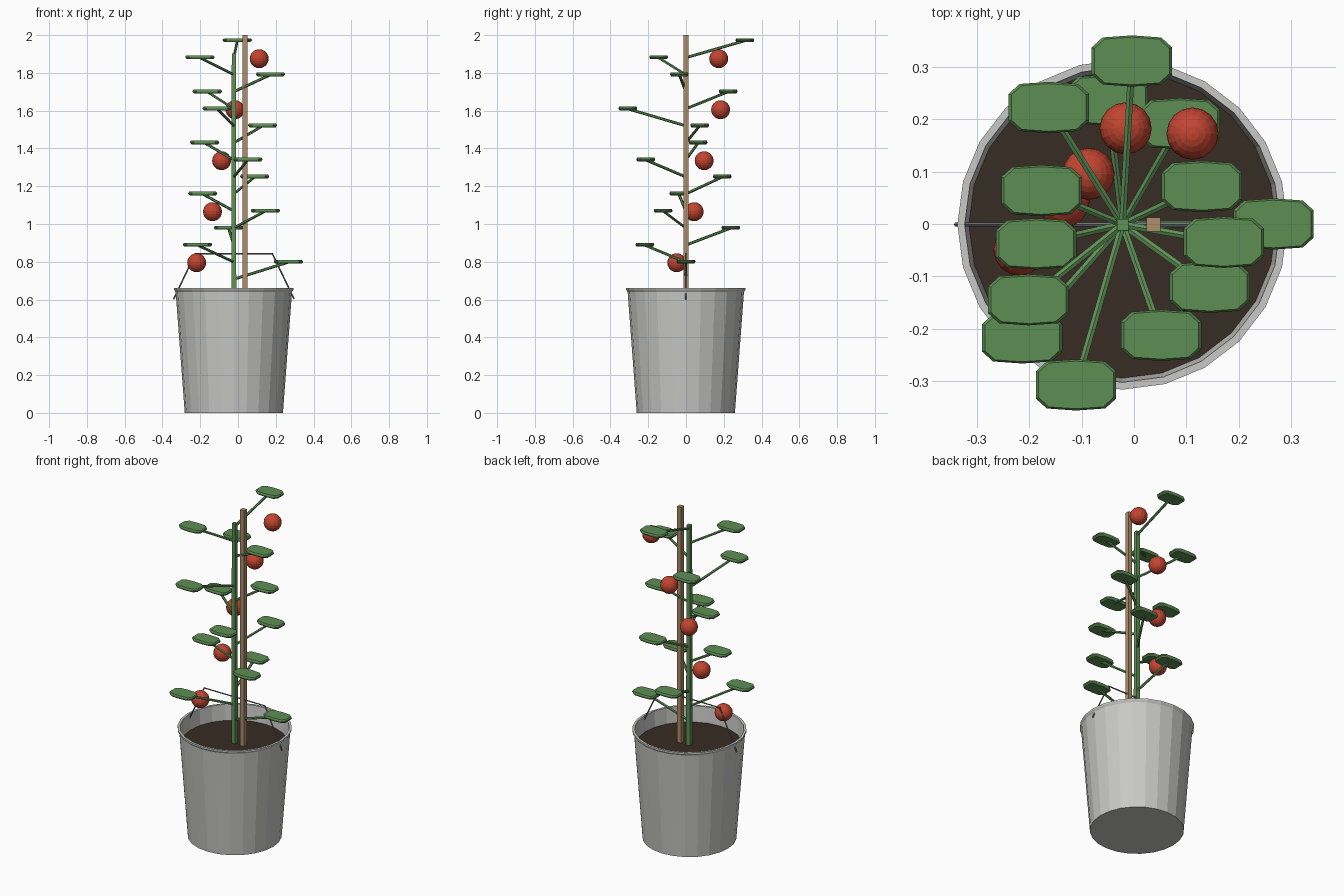
import bpy, bmesh, math
from mathutils import Vector

if "Cube" in bpy.data.objects:
    bpy.data.objects.remove(bpy.data.objects["Cube"])

CX, CY = -0.022, -0.001      # axis of the bucket and stem
SOIL_Z = 0.565


def material(name, rgb):
    m = bpy.data.materials.new(name)
    m.diffuse_color = (*rgb, 1)
    m.use_nodes = True
    m.node_tree.nodes["Principled BSDF"].inputs["Base Color"].default_value = m.diffuse_color
    return m


METAL = material("galvanised metal", (0.58, 0.58, 0.57))
WIRE = material("wire grey", (0.17, 0.18, 0.20))
SOIL = material("dark soil", (0.038, 0.025, 0.017))
LEAF = material("leaf green", (0.110, 0.270, 0.086))
STEM = material("stem green", (0.115, 0.290, 0.095))
WOOD = material("wood tan", (0.42, 0.27, 0.145))
FRUIT = material("fruit red", (0.54, 0.058, 0.030))


def finish(bm, name, mat):
    bmesh.ops.recalc_face_normals(bm, faces=bm.faces)
    mesh = bpy.data.meshes.new(name)
    bm.to_mesh(mesh)
    bm.free()
    mesh.materials.append(mat)
    ob = bpy.data.objects.new(name, mesh)
    bpy.context.collection.objects.link(ob)
    return ob


def lathe(name, profile, mat, sides=24):
    """Closed solid of revolution; the profile starts and ends at a capped ring."""
    bm = bmesh.new()
    rings = [[bm.verts.new((CX + r * math.cos(2 * math.pi * i / sides),
                            CY + r * math.sin(2 * math.pi * i / sides), z))
              for i in range(sides)] for r, z in profile]
    for a, b in zip(rings, rings[1:]):
        for i in range(sides):
            j = (i + 1) % sides
            bm.faces.new((a[i], a[j], b[j], b[i]))
    bm.faces.new(rings[0])
    bm.faces.new(rings[-1])
    return finish(bm, name, mat)


def post(name, x, y, z0, z1, w0, w1, mat):
    """Square upright post, optionally tapered."""
    bm = bmesh.new()
    bmesh.ops.create_cube(bm, size=1)
    for v in bm.verts:
        w = w1 if v.co.z > 0 else w0
        v.co = (x + v.co.x * w, y + v.co.y * w, z1 if v.co.z > 0 else z0)
    return finish(bm, name, mat)


def rod(name, a, b, radius, mat, sides=6):
    """Straight rod between two points."""
    a, b = Vector(a), Vector(b)
    bm = bmesh.new()
    bmesh.ops.create_cone(bm, cap_ends=True, segments=sides, radius1=radius,
                          radius2=radius, depth=(b - a).length)
    turn = (b - a).to_track_quat('Z', 'Y')
    for v in bm.verts:
        v.co = turn @ v.co + (a + b) / 2
    return finish(bm, name, mat)


def leaf_blade(name, x, y, z):
    """Flat oblong blade with cut corners and bevelled edges."""
    quarter = [(0.077, 0.026), (0.056, 0.045), (0, 0.049)]
    half = quarter + [(-px, py) for px, py in quarter[1::-1]]
    outline = half + [(-px, -py) for px, py in half]
    bm = bmesh.new()
    rings = [[bm.verts.new((x + px * s, y + py * s, z + dz)) for px, py in outline]
             for s, dz in ((0.9, -0.01), (1, -0.002), (1, 0.003), (0.93, 0.01))]
    n = len(outline)
    for a, b in zip(rings, rings[1:]):
        for i in range(n):
            j = (i + 1) % n
            bm.faces.new((a[i], a[j], b[j], b[i]))
    bm.faces.new(rings[0])
    bm.faces.new(rings[-1])
    return finish(bm, name, LEAF)


# Bucket with a thin wall and flared lip, filled with soil
lathe("bucket", [(0.26, 0), (0.308, 0.64), (0.316, 0.652), (0.316, 0.66),
                 (0.302, 0.66), (0.292, 0.54)], METAL)
lathe("soil", [(0.292, SOIL_Z - 0.02), (0.297, SOIL_Z)], SOIL)

# Wire handle: crossbar and two slanted arms through the rim
for side, label in ((-1, "left"), (1, "right")):
    rod(f"handle_arm_{label}", (CX + side * 0.204, CY, 0.843),
        (CX + side * 0.319, CY, 0.602), 0.004, WIRE)
rod("handle_bar", (CX - 0.206, CY, 0.843), (CX + 0.206, CY, 0.843), 0.004, WIRE)

# Main stem and support stake
post("stem", CX, CY, SOIL_Z - 0.01, 1.902, 0.026, 0.022, STEM)
post("stake", 0.037, CY, SOIL_Z - 0.01, 2.0, 0.027, 0.027, WOOD)

# Leaves in even steps up the stem, each on a rising stalk
leaves = [(0.267, 0.0), (-0.214, -0.218), (-0.050, 0.237), (0.145, -0.121),
          (-0.187, -0.038), (0.088, 0.192), (0.052, -0.213), (-0.177, 0.064),
          (0.130, 0.072), (-0.111, -0.308), (-0.163, 0.223), (0.172, -0.035),
          (-0.202, -0.145), (-0.004, 0.312)]
for i, (x, y) in enumerate(leaves):
    z = 0.80 + 0.0902 * i
    rod(f"leaf_stalk_{i + 1}", (CX, CY, z - 0.092), (x, y, z - 0.002), 0.0075, STEM)
    leaf_blade(f"leaf_{i + 1}", x, y, z)

# Round fruit
fruits = [(-0.219, -0.049), (-0.135, 0.043), (-0.087, 0.096),
          (-0.016, 0.183), (0.112, 0.173)]
for i, (x, y) in enumerate(fruits):
    bm = bmesh.new()
    bmesh.ops.create_uvsphere(bm, u_segments=16, v_segments=12, radius=0.05)
    bmesh.ops.translate(bm, verts=bm.verts, vec=(x, y, 0.795 + 0.27 * i))
    finish(bm, f"fruit_{i + 1}", FRUIT)
